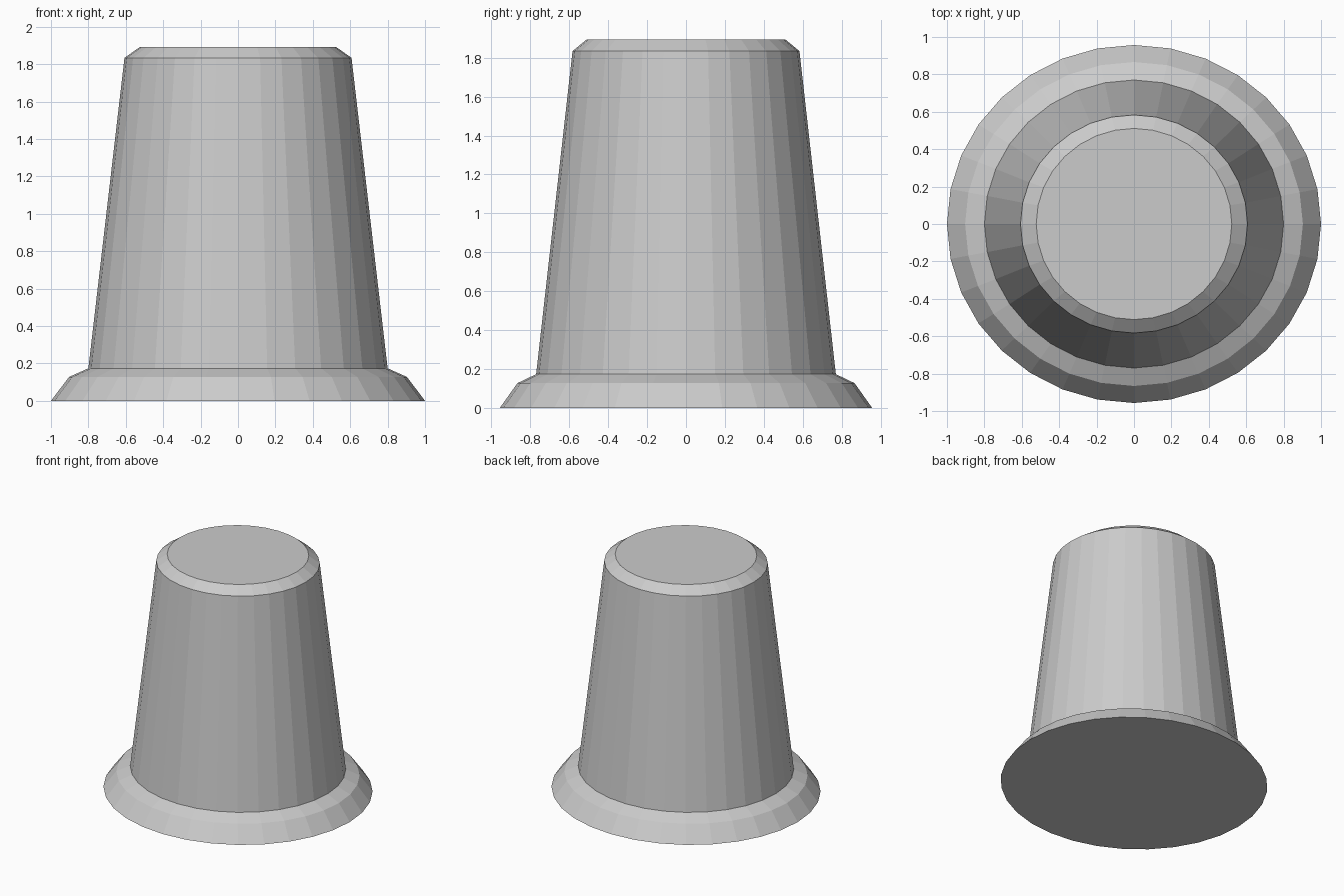
import bpy
import bmesh
import math

if "Cube" in bpy.data.objects:
    bpy.data.objects.remove(bpy.data.objects["Cube"])

SIDES = 32

# Profile rings from base to top: (x radius, y radius, height)
PROFILE = [
    (1.0, 0.957, 0.0),       # foot of the flared rim
    (0.903, 0.866, 0.128),   # rim shoulder
    (0.80, 0.77, 0.174),     # bottom of the tapered wall
    (0.607, 0.583, 1.834),   # top of the tapered wall
    (0.523, 0.511, 1.893),   # bevelled crown edge
]


def ring(bm, rx, ry, z):
    step = 2 * math.pi / SIDES
    return [bm.verts.new((rx * math.cos(i * step), ry * math.sin(i * step), z))
            for i in range(SIDES)]


# Tapered cup body with flared rim, closed at both ends
bm = bmesh.new()
rings = [ring(bm, *p) for p in PROFILE]
for low, high in zip(rings, rings[1:]):
    for i in range(SIDES):
        j = (i + 1) % SIDES
        bm.faces.new((low[i], low[j], high[j], high[i]))
bm.faces.new(rings[0][::-1])
bm.faces.new(rings[-1])

mesh = bpy.data.meshes.new("tapered_cup")
bm.to_mesh(mesh)
bm.free()
bpy.context.collection.objects.link(bpy.data.objects.new("tapered_cup", mesh))
